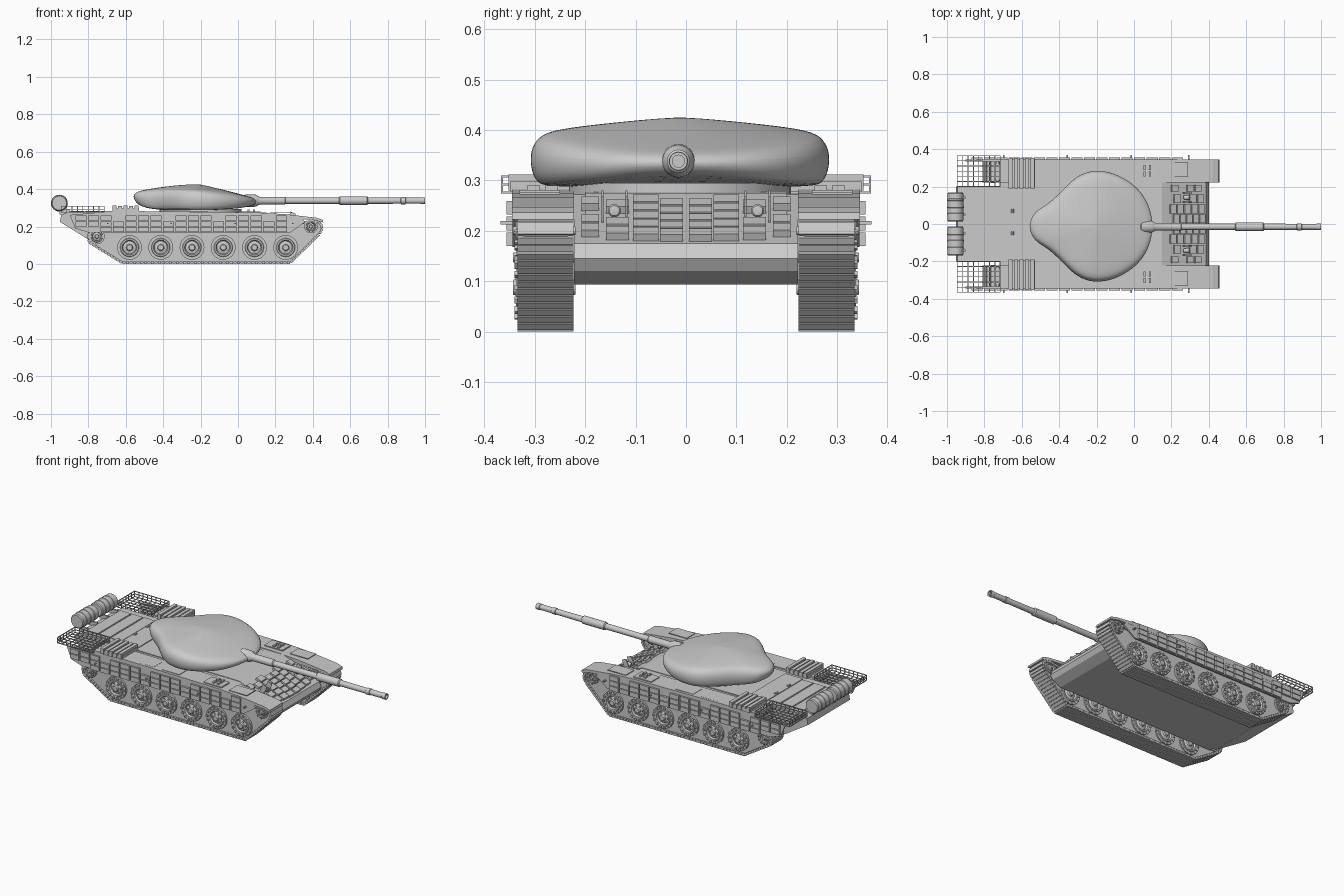
import bpy, bmesh, math
from mathutils import Matrix, Vector

if "Cube" in bpy.data.objects:
    bpy.data.objects.remove(bpy.data.objects["Cube"])


def box(bm, x0, x1, y0, y1, z0, z1, rot=None):
    m = Matrix.Translation(((x0 + x1) / 2, (y0 + y1) / 2, (z0 + z1) / 2))
    m = m @ (rot or Matrix()) @ Matrix.Diagonal((x1 - x0, y1 - y0, z1 - z0, 1))
    bmesh.ops.create_cube(bm, size=1, matrix=m)


def prism(bm, pts, y0, y1):
    a = [bm.verts.new((x, y0, z)) for x, z in pts]
    b = [bm.verts.new((x, y1, z)) for x, z in pts]
    bm.faces.new(a)
    bm.faces.new(b[::-1])
    for i in range(len(pts)):
        j = (i + 1) % len(pts)
        bm.faces.new((a[i], b[i], b[j], a[j]))


def lathe(bm, profile, c, axis, n=24):
    """Spin (radius, distance along axis) pairs round an x or y axis."""
    rings = []
    for r, t in profile:
        ring = []
        for k in range(n):
            a = 2 * math.pi * k / n
            u, v = r * math.cos(a), r * math.sin(a)
            p = (t, u, v) if axis == 'X' else (u, t, v)
            ring.append(bm.verts.new(Vector(c) + Vector(p)))
        rings.append(ring)
    for p, q in zip(rings, rings[1:]):
        for k in range(n):
            bm.faces.new((p[k], p[(k + 1) % n], q[(k + 1) % n], q[k]))


def finish(name, bm, mirror=False, smooth=False, subsurf=0):
    bmesh.ops.remove_doubles(bm, verts=bm.verts, dist=1e-6)
    bmesh.ops.recalc_face_normals(bm, faces=bm.faces)
    me = bpy.data.meshes.new(name)
    bm.to_mesh(me)
    bm.free()
    ob = bpy.data.objects.new(name, me)
    bpy.context.collection.objects.link(ob)
    if smooth:
        bpy.ops.object.select_all(action='DESELECT')
        ob.select_set(True)
        bpy.context.view_layer.objects.active = ob
        bpy.ops.object.shade_smooth_by_angle(angle=math.radians(35))
    if mirror:
        ob.modifiers.new("Mirror", 'MIRROR').use_axis = (False, True, False)
    if subsurf:
        s = ob.modifiers.new("Subdivision", 'SUBSURF')
        s.levels = s.render_levels = subsurf
    return ob


def interp(table, x):
    if x <= table[0][0]:
        return table[0][1]
    for (a, p), (b, q) in zip(table, table[1:]):
        if x <= b:
            return p + (q - p) * (x - a) / (b - a)
    return table[-1][1]


# Hull body
bm = bmesh.new()
prism(bm, [(-.74, .093), (.33, .093), (.385, .12), (.40, .145), (.385, .175), (.15, .275),
           (-.53, .28), (-.90, .28), (-.945, .262), (-.952, .225), (-.88, .18)], -.2, .2)
prism(bm, [(-.72, .093), (.33, .093), (.385, .12), (.40, .145), (.385, .175), (.15, .272),
           (-.72, .275)], -.222, .222)
finish("hull", bm)

# Engine deck panels
bm = bmesh.new()
for x in (-.86, -.78, -.70):
    box(bm, x - .036, x + .036, -.16, .16, .278, .284)
for y in (-.06, .06):
    lathe(bm, [(0, 0), (.008, 0), (.008, .02), (0, .02)], (-.65, y, .285), 'Y', 10)
box(bm, -.66, -.54, -.17, .17, .278, .285)
finish("engine_deck", bm)

# Fenders over the tracks
bm = bmesh.new()
prism(bm, [(-.72, .284), (-.53, .282), (.1, .275), (.25, .266), (.42, .247), (.453, .236),
           (.456, .222), (.40, .235), (.24, .245), (-.72, .25)], .222, .345)
for x in (-.45, -.28, .0, .17):
    box(bm, x, x + .12, .25, .33, .272, .281 if x < .1 else .276)
for x in (.05, .08):
    for y in (.255, .29):
        box(bm, x, x + .012, y, y + .025, .27, .29)
finish("fenders", bm, mirror=True)

# Slatted covers behind the turret
bm = bmesh.new()
for i in range(5):
    box(bm, -.67 + i * .029, -.649 + i * .029, .19, .352, .28, .312 - .003 * (i % 2))
box(bm, -.672, -.53, .195, .348, .278, .298)
finish("slatted_covers", bm, mirror=True)

# Side skirts with rows of armour bricks
bm = bmesh.new()
prism(bm, [(-.90, .262), (-.72, .278), (.1, .272), (.33, .255), (.36, .225), (.28, .168),
           (-.80, .168), (-.87, .19)], .335, .344)
for i in range(17):
    x = -.87 + i * .067
    for j in range(3):
        if (i < 2 and j == 0) or (i % 4 == 3 and j == 2):
            continue
        box(bm, x, x + .059, .342, .356, .17 + j * .031, .197 + j * .031)
for x in (-.70, -.36, -.02, .29):
    box(bm, x, x + .008, .342, .368, .213, .219)
finish("side_skirts", bm, mirror=True)

# Sloped front armour bricks
slope = math.atan2(.1, .235)
tilt = Matrix.Rotation(slope, 4, 'Y')
bm = bmesh.new()


def on_slope(u, y, length, width, h=.016):
    x, z = .385 - u * math.cos(slope) + h * .4 * math.sin(slope), .175 + u * math.sin(slope) + h * .4
    box(bm, x - length / 2, x + length / 2, y - width / 2, y + width / 2, z - h / 2, z + h / 2, tilt)


for j in range(5):
    on_slope(.03 + j * .041, .08, .035, .05)
    on_slope(.025 + j * .038, .029, .032, .046)
for j in (0, 1, 3):
    on_slope(.035 + j * .045, .136, .036, .045)
    on_slope(.05 + j * .045, .19, .036, .035)
for y in (.118, .166):
    on_slope(.12, y, .03, .004, .06)
finish("front_bricks", bm, mirror=True)

# Headlights
bm = bmesh.new()
lathe(bm, [(0, 0), (.009, 0), (.013, .015), (.013, .03), (.01, .034), (0, .036)], (.265, .142, .24), 'X', 16)
finish("headlights", bm, mirror=True, smooth=True)

# Track links along a closed path, with the inner band
path = [Vector(p) for p in [(-.62, .007), (.28, .007), (.435, .16), (.45, .19), (.442, .217), (.41, .23),
                            (.2, .2), (-.74, .195), (-.785, .18), (-.803, .15), (-.795, .115)]]
bm = bmesh.new()
for p, q in zip(path, path[1:] + path[:1]):
    d = q - p
    n = max(1, round(d.length / .019))
    rot = Matrix.Rotation(-math.atan2(d.y, d.x), 4, 'Y')
    step = d.length / n
    for k in range(n):
        c = p + d * ((k + .5) / n)
        box(bm, c.x - step * .43, c.x + step * .43, .223, .334, c.y - .007, c.y + .007, rot)
finish("track_links", bm, mirror=True)
bm = bmesh.new()
prism(bm, [tuple(p) for p in path], .235, .322)
finish("track_band", bm, mirror=True)

# Road wheels, idler and sprocket
bm = bmesh.new()


def wheel(x, z, r, teeth):
    half = [(0, .062), (.22, .062), (.27, .052), (.52, .046), (.6, .056), (.72, .056), (.76, .052), (1, .052)]
    prof = [(a * r, b) for a, b in half]
    lathe(bm, prof + [(a, -b) for a, b in prof[::-1]], (x, .281, z), 'Y', 28)
    for k in range(teeth):
        a = 2 * math.pi * k / teeth
        rot = Matrix.Rotation(-a, 4, 'Y')
        cx, cz, s = x + .88 * r * math.cos(a), z + .88 * r * math.sin(a), r * .1
        for y in (.226, .33):
            box(bm, cx - s, cx + s, y, y + .01, cz - s * .7, cz + s * .7, rot)
    for k in range(6):
        a = 2 * math.pi * k / 6
        cx, cz = x + .4 * r * math.cos(a), z + .4 * r * math.sin(a)
        box(bm, cx - .004, cx + .004, .325, .335, cz - .004, cz + .004)


for i in range(6):
    wheel(-.58 + i * .167, .088, .066, 14)
wheel(.39, .2, .036, 8)
wheel(-.755, .147, .042, 12)
finish("wheels", bm, mirror=True, smooth=True)

# Turret: outline rings scaled inward, between a top and a bottom curve
half = [(.105, 0), (.085, .11), (.03, .198), (-.05, .258), (-.13, .292), (-.22, .302), (-.31, .27),
        (-.39, .185), (-.46, .118), (-.535, .08), (-.57, 0)]
outline = half + [(x, -y) for x, y in half[-2:0:-1]]
top = [(-.57, .40), (-.53, .413), (-.45, .423), (-.33, .43), (-.2, .423), (-.05, .398), (.05, .376), (.1, .362)]
low = [(-.57, .34), (-.52, .30), (-.47, .285), (-.1, .285), (.03, .296), (.1, .315)]
bm = bmesh.new()
rings = []
for s, f in [(.86, 0), (.96, .06), (1, .3), (1, .55), (.95, .75), (.84, .835), (.5, .92), (.2, .985)]:
    ring = []
    for x, y in outline:
        px = -.2 + (x + .2) * s
        b, t = interp(low, px), interp(top, px)
        ring.append(bm.verts.new((px, y * s - .012, b + f * (t - b))))
    rings.append(ring)
n = len(outline)
for p, q in zip(rings, rings[1:]):
    for k in range(n):
        bm.faces.new((p[k], p[(k + 1) % n], q[(k + 1) % n], q[k]))
bm.faces.new(rings[0][::-1])
peak = bm.verts.new((-.2, -.012, .425))
for k in range(n):
    bm.faces.new((rings[-1][k], rings[-1][(k + 1) % n], peak))
turret = finish("turret", bm, smooth=True, subsurf=2)
for poly in turret.data.polygons:
    poly.use_smooth = True

# Turret ring
bm = bmesh.new()
bmesh.ops.create_cone(bm, cap_ends=True, segments=40, radius1=.22, radius2=.22, depth=.03,
                      matrix=Matrix.Translation((-.2, -.012, .28)))
finish("turret_ring", bm, smooth=True)

# Gun barrel with sleeve and hollow muzzle
bm = bmesh.new()
lathe(bm, [(0, 0), (.034, .04), (.032, .095), (.024, .108), (.021, .115), (.021, .25), (.017, .255), (.017, .54),
           (.023, .545), (.023, .69), (.017, .695), (.016, .87), (.019, .872), (.019, .895), (.016, .897),
           (.016, .975), (.018, .977), (.018, 1), (.012, 1), (.012, .93), (0, .93)], (0, -.015, .338), 'X', 24)
finish("gun_barrel", bm, smooth=True)

# Rear fuel drums with raised bands, and their brackets
bm = bmesh.new()
bands = [(0, 0), (.038, 0), (.043, .006)]
for t in (.04, .078, .116):
    bands += [(.043, t - .006), (.045, t - .004), (.045, t + .004), (.043, t + .006)]
bands += [(.043, .15), (.038, .156), (0, .156)]
for y in (.013, -.169):
    lathe(bm, bands, (-.955, y, .325), 'Y', 24)
finish("fuel_drums", bm, smooth=True)
bm = bmesh.new()
for y in (.045, .135):
    box(bm, -.955, -.90, y, y + .012, .265, .29)
finish("drum_brackets", bm, mirror=True)

# Wire stowage baskets
bm = bmesh.new()
x0, x1, y0, y1, z0, z1, w = -.945, -.715, .2, .365, .276, .308, .002
for i in range(9):
    x = x0 + (x1 - x0) * i / 8
    box(bm, x - w, x + w, y0, y1, z0 - w, z0 + w)
    for y in (y0, y1):
        box(bm, x - w, x + w, y - w, y + w, z0, z1)
for i in range(7):
    y = y0 + (y1 - y0) * i / 6
    box(bm, x0, x1, y - w, y + w, z0 - w, z0 + w)
    for x in (x0, x1):
        box(bm, x - w, x + w, y - w, y + w, z0, z1)
for z in (.292, z1):
    for y in (y0, y1):
        box(bm, x0, x1, y - w, y + w, z - w, z + w)
    for x in (x0, x1):
        box(bm, x - w, x + w, y0, y1, z - w, z + w)
finish("baskets", bm, mirror=True)
